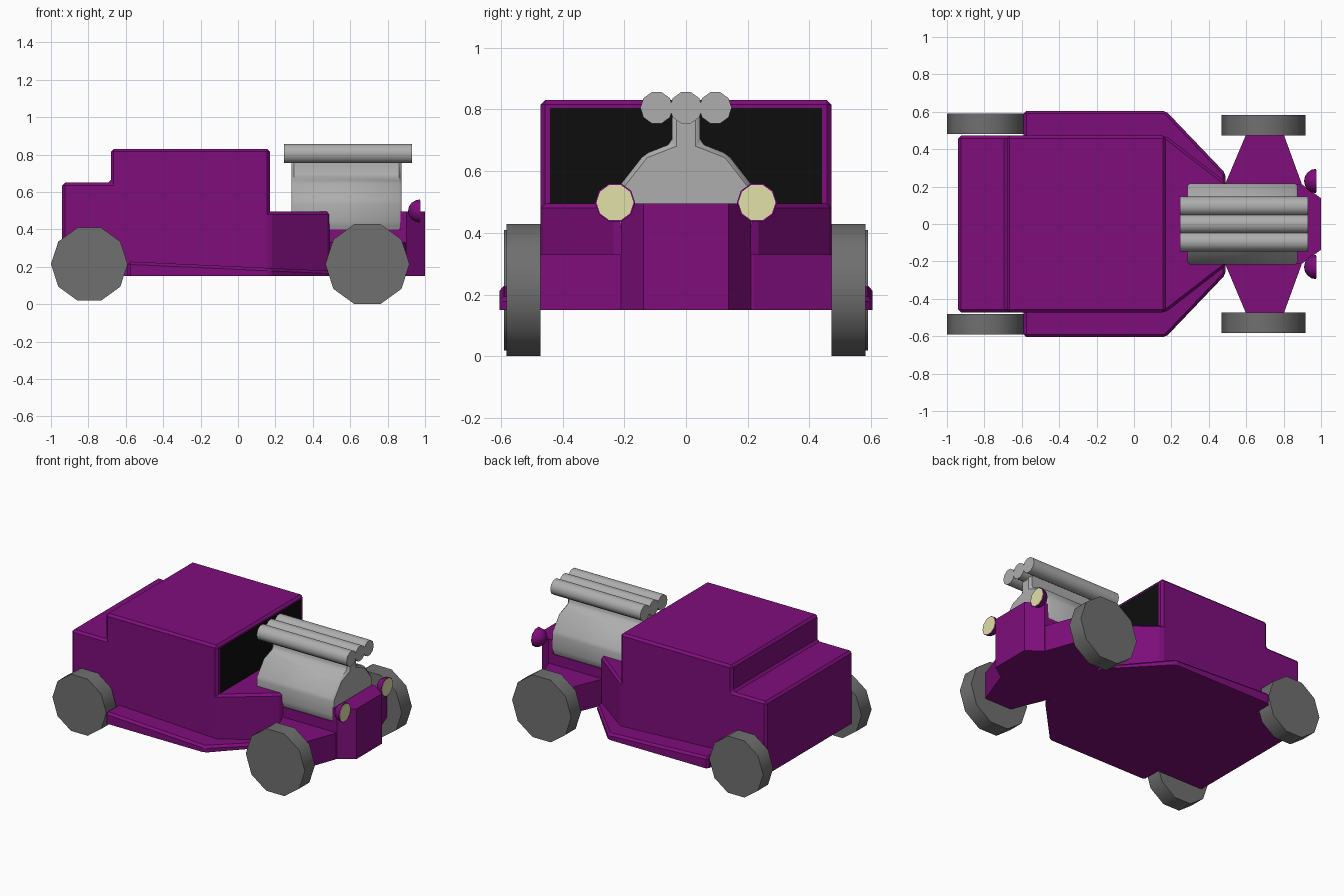
import bpy, bmesh, math
from mathutils import Matrix

if "Cube" in bpy.data.objects:
    bpy.data.objects.remove(bpy.data.objects["Cube"])


def material(name, rgb):
    m = bpy.data.materials.new(name)
    m.diffuse_color = (*rgb, 1)
    m.use_nodes = True
    m.node_tree.nodes["Principled BSDF"].inputs["Base Color"].default_value = m.diffuse_color
    return m


PURPLE = material("purple_paint", (0.21, 0.004, 0.2))
RUBBER = material("tyre_grey", (0.16, 0.16, 0.16))
METAL = material("engine_grey", (0.42, 0.42, 0.42))
GLASS = material("dark_glass", (0.004, 0.004, 0.004))
LENS = material("cream_lens", (0.75, 0.75, 0.4))


def finish(name, bm, mat, smooth=False):
    bmesh.ops.recalc_face_normals(bm, faces=bm.faces)
    me = bpy.data.meshes.new(name)
    bm.to_mesh(me)
    bm.free()
    ob = bpy.data.objects.new(name, me)
    bpy.context.collection.objects.link(ob)
    me.materials.append(mat)
    if smooth:
        bpy.ops.object.select_all(action='DESELECT')
        ob.select_set(True)
        bpy.context.view_layer.objects.active = ob
        bpy.ops.object.shade_smooth_by_angle(angle=math.radians(42))
    return ob


def prism(name, pts, axis, lo, hi, mat, bevel=0, smooth=False, shape=None):
    """Extrude a 2D outline along an axis, with bevels kept off the underside."""
    place = {'x': lambda a, b, t: (t, a, b),
             'y': lambda a, b, t: (a, t, b),
             'z': lambda a, b, t: (a, b, t)}[axis]
    bm = bmesh.new()
    n = len(pts)
    low = [bm.verts.new(place(a, b, lo)) for a, b in pts]
    top = [bm.verts.new(place(a, b, hi)) for a, b in pts]
    bm.faces.new(low)
    bm.faces.new(top)
    for i in range(n):
        j = (i + 1) % n
        bm.faces.new((low[i], low[j], top[j], top[i]))
    if shape:
        for v in bm.verts:
            shape(v.co)
    bmesh.ops.recalc_face_normals(bm, faces=bm.faces)
    if bevel:
        zmin = min(v.co.z for v in bm.verts)
        edges = [e for e in bm.edges if max(v.co.z for v in e.verts) > zmin + 0.01]
        bmesh.ops.bevel(bm, geom=edges, offset=bevel, segments=1,
                        profile=0.5, affect='EDGES')
    return finish(name, bm, mat, smooth)


def mirrored(half):
    """Complete an outline across its second (z/x plan) or first coordinate."""
    return half + [(a, -b) for a, b in reversed(half)]


def ngon(cx, cy, r, n):
    return [(cx + r * math.cos(2 * math.pi * i / n),
             cy + r * math.sin(2 * math.pi * i / n)) for i in range(n)]


# Cabin with stepped boot
prism("cabin", [(-0.94, 0.15), (-0.94, 0.65), (-0.68, 0.65), (-0.68, 0.83),
                (0.17, 0.83), (0.17, 0.15)], 'y', -0.472, 0.472, PURPLE, 0.015)

# Windscreen
prism("windscreen", [(-0.44, 0.49), (0.44, 0.49), (0.44, 0.805), (-0.44, 0.805)],
      'x', 0.16, 0.172, GLASS)

# Cowl tapering towards the engine
prism("cowl", mirrored([(0.12, 0.472), (0.17, 0.472), (0.49, 0.225)]),
      'z', 0.15, 0.495, PURPLE, 0.015)


# Running boards, falling slightly towards the front
def slope(co):
    if co.z > 0.2:
        co.z = 0.228 - 0.046 * (co.x + 0.59)


prism("running_boards", mirrored([(-0.59, 0.605), (0.17, 0.605), (0.49, 0.27)]),
      'z', 0.15, 0.22, PURPLE, 0.015, shape=slope)

# Front axle, engine cradle and radiator nose
prism("front_axle", mirrored([(0.49, 0.22), (0.6, 0.48), (0.8, 0.48), (0.895, 0.22)]),
      'z', 0.15, 0.33, PURPLE)
prism("engine_cradle", mirrored([(0.45, 0.21), (0.89, 0.21)]), 'z', 0.15, 0.40, PURPLE)
prism("nose", mirrored([(0.865, 0.21), (0.9, 0.21), (1.0, 0.138)]),
      'z', 0.15, 0.495, PURPLE)

# Engine block with narrow neck
half = [(0.2, 0.39), (0.217, 0.43), (0.217, 0.55), (0.135, 0.655), (0.045, 0.69),
        (0.045, 0.79)]
prism("engine", half + [(-y, z) for y, z in reversed(half)], 'x', 0.285, 0.875,
      METAL, 0.014, smooth=True)

# Intake pipes
for i in (-1, 0, 1):
    prism(f"intake_pipe_{i + 2}", ngon(i * 0.095, 0.805, 0.053, 10), 'x',
          0.245, 0.93, METAL, smooth=True)

for side, s in (("right", -1), ("left", 1)):
    # Wheels
    for end, x, z, r, inner in (("rear", -0.795, 0.214, 0.205, 0.48),
                                ("front", 0.692, 0.214, 0.225, 0.472)):
        prism(f"{end}_wheel_{side}", ngon(x, z, r, 10), 'y', s * inner,
              s * (inner + 0.11), RUBBER, smooth=True)

    # Headlight shell: half sphere opening forwards
    bm = bmesh.new()
    bmesh.ops.create_uvsphere(bm, u_segments=10, v_segments=8, radius=0.065)
    bmesh.ops.delete(bm, geom=[v for v in bm.verts if v.co.z > 0.001], context='VERTS')
    bmesh.ops.holes_fill(bm, edges=[e for e in bm.edges if e.is_boundary])
    bmesh.ops.transform(bm, verts=bm.verts, matrix=Matrix.Translation(
        (0.974, s * 0.23, 0.498)) @ Matrix.Rotation(math.pi / 2, 4, 'Y'))
    finish(f"headlight_shell_{side}", bm, PURPLE, smooth=True)

    # Headlight lens
    prism(f"headlight_lens_{side}", ngon(s * 0.23, 0.498, 0.06, 10), 'x',
          0.965, 0.977, LENS)
